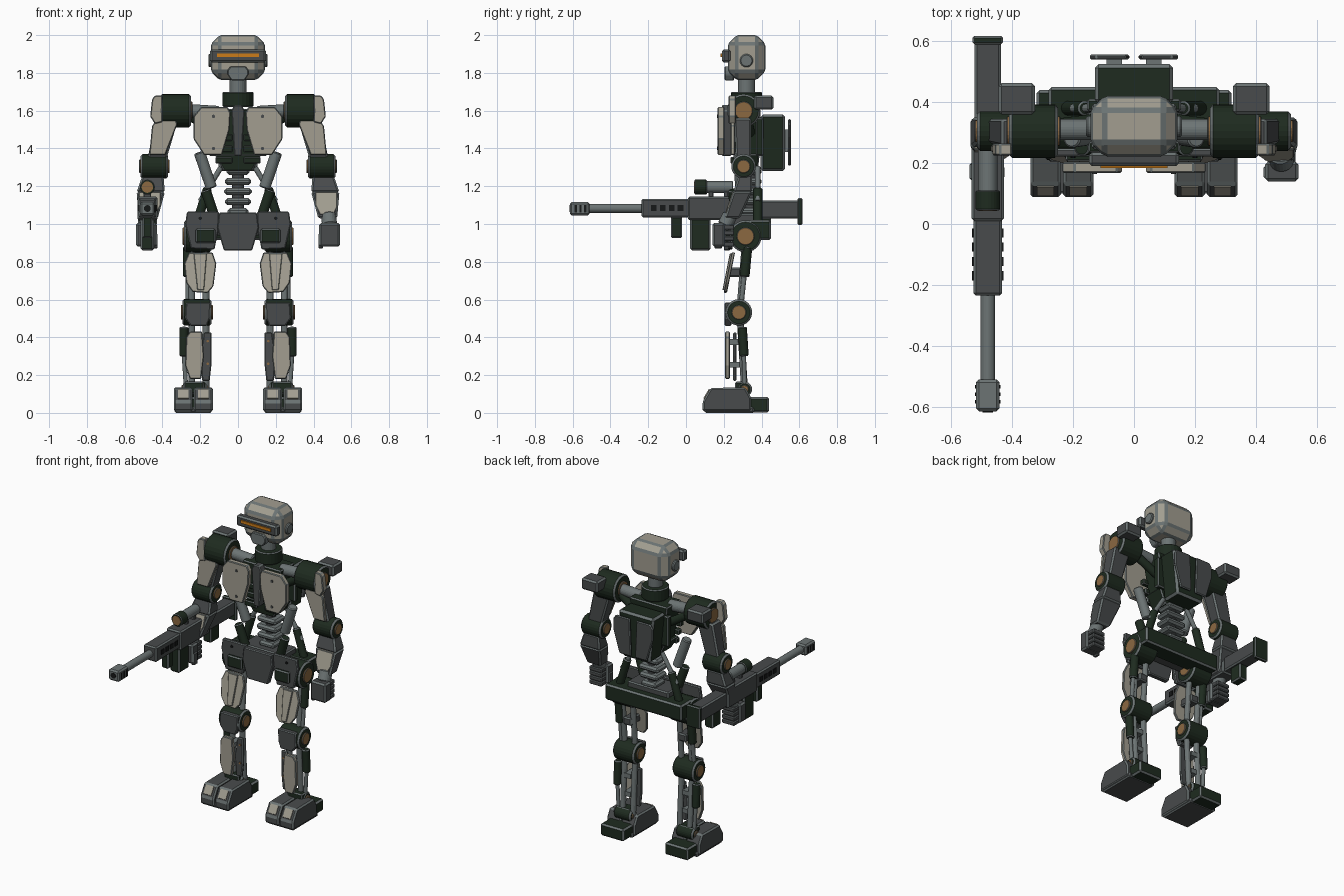
import bpy, bmesh, math
from mathutils import Vector, Matrix

def material(name, c):
    m = bpy.data.materials.new(name)
    m.diffuse_color = (*c, 1)
    return m

TAN = material("tan armour", (0.36, 0.34, 0.28))
GREEN = material("dark green", (0.013, 0.024, 0.014))
DARK = material("dark grey", (0.065, 0.07, 0.072))
GREY = material("steel grey", (0.15, 0.175, 0.175))
COPPER = material("copper", (0.26, 0.14, 0.053))
GLOW = material("orange glow", (0.6, 0.2, 0.01))
BLACK = material("black", (0.008, 0.009, 0.009))

def finish(name, bm, mat, b, sym):
    """Turn a bmesh into one object, or a mirrored pair, with grey worn edges."""
    for s in ((1, -1) if sym else (1,)):
        c = bm.copy()
        if s < 0:
            bmesh.ops.scale(c, vec=(-1, 1, 1), verts=c.verts)
        bmesh.ops.recalc_face_normals(c, faces=c.faces)
        me = bpy.data.meshes.new(name)
        c.to_mesh(me)
        c.free()
        me.materials.append(mat)
        me.materials.append(GREY)
        o = bpy.data.objects.new(name + (("_left" if s > 0 else "_right") if sym else ""), me)
        bpy.context.collection.objects.link(o)
        if b:
            m = o.modifiers.new("edge", 'BEVEL')
            m.width, m.segments, m.limit_method, m.angle_limit, m.material = b, 1, 'ANGLE', math.radians(30), 1
    bm.free()

def loft(name, p0, w0, p1, w1, mat, b=0.007, sym=False, ch=0):
    """Block between two level rectangles, optionally chamfered."""
    bm = bmesh.new()
    rings = [[bm.verts.new((p[0] + i * w[0] / 2, p[1] + j * w[1] / 2, p[2]))
              for i, j in ((-1, -1), (1, -1), (1, 1), (-1, 1))] for p, w in ((p0, w0), (p1, w1))]
    for r in rings:
        bm.faces.new(r)
    for k in range(4):
        n = (k + 1) % 4
        bm.faces.new((rings[0][k], rings[0][n], rings[1][n], rings[1][k]))
    bmesh.ops.recalc_face_normals(bm, faces=bm.faces)
    if ch:
        bmesh.ops.bevel(bm, geom=bm.edges[:], offset=ch, segments=1, affect='EDGES')
    finish(name, bm, mat, b, sym)

def box(name, x, y, z, mat, b=0.007, sym=False, ch=0):
    """Block from (min, max) ranges."""
    w = (x[1] - x[0], y[1] - y[0])
    cx, cy = sum(x) / 2, sum(y) / 2
    loft(name, (cx, cy, z[0]), w, (cx, cy, z[1]), w, mat, b, sym, ch)

def prism(name, pts, axis, a, t, mat, b=0.005, sym=False, slope=0):
    """Outline extruded along x (points y,z) or y (points x,z); slope leans it in y."""
    bm = bmesh.new()
    rings = []
    for d in (a, a + t):
        rings.append([bm.verts.new((d, p[0], p[1]) if axis == 'x' else
                      (p[0], d + slope * (p[1] - pts[0][1]), p[1])) for p in pts])
        bm.faces.new(rings[-1])
    for k in range(len(pts)):
        n = (k + 1) % len(pts)
        bm.faces.new((rings[0][k], rings[0][n], rings[1][n], rings[1][k]))
    finish(name, bm, mat, b, sym)

def cyl(name, p0, p1, r, mat, b=0.006, sym=False, r2=None, n=24):
    p0, p1 = Vector(p0), Vector(p1)
    d = p1 - p0
    bm = bmesh.new()
    bmesh.ops.create_cone(bm, cap_ends=True, segments=n, radius1=r, radius2=r2 or r, depth=d.length,
                          matrix=Matrix.Translation((p0 + p1) / 2) @ d.to_track_quat('Z', 'Y').to_matrix().to_4x4())
    finish(name, bm, mat, b, sym)

def joint(name, x0, x1, y, z, r, mat=GREEN):
    """Sideways drum with copper hubs at both ends."""
    cyl(name, (x0, y, z), (x1, y, z), r, mat, 0.01, True)
    cyl(name + "_hub", (x0 - 0.008, y, z), (x1 + 0.008, y, z), r * 0.55, COPPER, 0.003, True)

# Head
box("head", (-.143, .143), (.222, .42), (1.762, 2.0), TAN, 0.011, ch=0.045)
box("visor", (-.148, .148), (.19, .235), (1.855, 1.925), DARK, 0.01)
box("visor_light", (-.11, .11), (.183, .195), (1.884, 1.903), GLOW, 0)
prism("chin", [(-.035, 1.76), (.035, 1.76), (.055, 1.79), (.055, 1.815), (.04, 1.835),
               (-.04, 1.835), (-.055, 1.815), (-.055, 1.79)], 'y', .205, .05, GREY)
cyl("ear", (.12, .32, 1.865), (.157, .32, 1.865), .035, GREY, sym=True)
cyl("neck", (0, .32, 1.66), (0, .32, 1.78), .045, GREY)
cyl("collar", (0, .32, 1.62), (0, .32, 1.70), .083, GREEN)

# Torso
loft("chest_core", (0, .32, 1.36), (.2, .13), (0, .32, 1.61), (.28, .15), GREEN)
prism("sternum", [(-.02, 1.36), (.02, 1.36), (.035, 1.6), (.02, 1.63), (-.02, 1.63), (-.035, 1.6)],
      'y', .19, .05, DARK)
prism("chest_plate", [(.085, 1.365), (.18, 1.365), (.235, 1.45), (.235, 1.57), (.195, 1.62),
                      (.055, 1.62), (.04, 1.59), (.045, 1.5)], 'y', .168, .035, TAN, sym=True)
for z in (1.40, 1.57):
    cyl("chest_bolt", (.13, .164, z), (.13, .175, z), .009, DARK, 0, True, n=10)
for k in range(3):
    box("rib", (.03, .15 - k * .015), (.235, .27), (1.44 - k * .06, 1.475 - k * .06), GREEN, 0.005, True)
loft("waist_block", (0, .32, 1.28), (.15, .12), (0, .32, 1.37), (.25, .14), GREEN)
cyl("spine_core", (0, .345, 1.0), (0, .345, 1.4), .032, DARK, 0)
for k, w in enumerate((.055, .068, .073, .07, .06)):
    box("vertebra", (-w, w), (.29, .4), (1.048 + k * .053, 1.084 + k * .053), GREY, 0.012)
cyl("waist_rod", (.205, .28, 1.38), (.14, .29, 1.19), .03, GREY, sym=True)
cyl("waist_piston", (.172, .25, 1.18), (.125, .26, 1.04), .027, GREEN, sym=True)
cyl("back_rod", (.09, .38, 1.3), (.2, .38, 1.12), .014, GREY, 0, True, n=12)
cyl("back_piston", (.16, .38, 1.19), (.22, .38, 1.0), .024, GREEN, sym=True)
cyl("clavicle", (.1, .31, 1.59), (.26, .31, 1.6), .035, GREY, sym=True)
cyl("clavicle_lower", (.1, .34, 1.48), (.25, .32, 1.57), .026, GREEN, sym=True)

# Backpack
loft("backpack", (0, .46, 1.28), (.2, .13), (0, .46, 1.58), (.26, .13), GREEN, 0.013)
box("backpack_frame", (-.155, .155), (.37, .41), (1.36, 1.56), GREEN)
prism("backpack_panel", [(.015, 1.31), (.1, 1.31), (.145, 1.46), (.145, 1.53), (.125, 1.555), (.025, 1.555)],
      'y', .54, .016, DARK, sym=True)
box("panel_mount", (.04, .09), (.51, .545), (1.38, 1.5), GREY, 0, True)

# Pelvis
box("pelvis", (-.28, .28), (.33, .45), (.915, 1.02), GREEN, 0.01)
box("pelvis_core", (-.15, .15), (.25, .4), (.94, 1.055), DARK)
prism("pelvis_shield", [(-.075, .86), (.075, .86), (.11, .98), (.1, 1.06), (-.1, 1.06), (-.11, .98)],
      'y', .2, .035, DARK)
prism("hip_flap", [(.125, .865), (.25, .87), (.28, 1.0), (.27, 1.065), (.1, 1.065), (.1, .98)],
      'y', .222, .025, DARK, sym=True)
box("hip_block", (.12, .225), (.205, .235), (.9, .975), GREEN, sym=True)
cyl("flap_bolt", (.2, .216, 1.03), (.2, .23, 1.03), .009, BLACK, 0, True, n=10)
joint("hip", .14, .285, .315, .935, .085)

# Legs
prism("thigh_plate", [(.24, .64), (.16, .635), (.13, .67), (.115, .79), (.135, .85), (.26, .85),
                      (.285, .79), (.275, .69)], 'y', .2, .018, TAN, sym=True, slope=.2)
prism("thigh_ridge", [(.215, .65), (.18, .65), (.165, .845), (.235, .845)], 'y', .193, .012, TAN, 0.003,
      True, .2)
box("thigh_bracket", (.17, .23), (.225, .33), (.72, .77), DARK, sym=True)
for x in (.17, .245):
    cyl("thigh_rod", (x, .315, .92), (x, .285, .54), .018, GREY, 0, True, n=12)
    cyl("shin_rod", (x, .285, .53), (x, .31, .12), .018, GREY, 0, True, n=12)
cyl("thigh_piston", (.265, .325, .88), (.265, .31, .72), .026, GREEN, sym=True)
cyl("thigh_piston_rod", (.265, .31, .74), (.265, .29, .55), .013, GREY, 0, True, n=12)
joint("knee", .14, .295, .28, .532, .07)
prism("knee_pad", [(.165, .46), (.25, .46), (.28, .5), (.275, .585), (.145, .585), (.15, .5)],
      'y', .205, .035, DARK, sym=True)
prism("shin_plate", [(.195, .18), (.255, .18), (.28, .25), (.275, .4), (.255, .43), (.19, .43), (.18, .3)],
      'y', .207, .025, TAN, sym=True)
prism("inner_shin_plate", [(.15, .17), (.19, .17), (.2, .3), (.18, .425), (.14, .425), (.14, .26)],
      'y', .25, .018, DARK, sym=True)
for z in (.26, .38):
    cyl("shin_bolt", (.16, .245, z), (.16, .255, z), .007, COPPER, 0, True, n=8)
    box("shin_bracket", (.19, .235), (.225, .31), (z - .02, z + .01), GREY, 0, True)
cyl("calf_piston", (.287, .298, .455), (.287, .308, .3), .024, GREEN, sym=True)
cyl("calf_rod", (.287, .306, .32), (.275, .31, .13), .012, GREY, 0, True, n=12)
joint("ankle", .165, .29, .31, .125, .04)
box("ankle_block", (.18, .285), (.26, .33), (.1, .165), GREEN, sym=True)

# Feet
for x in (.133, .24):
    prism("toe", [(.088, .008), (.088, .06), (.13, .132), (.315, .135), (.345, .08), (.345, .008)],
          'x', x, .1, DARK, 0.009, True)
    prism("toe_cap", [(.092, .078), (.121, .127), (.13, .12), (.1, .07)], 'x', x + .022, .056, TAN, 0, True)
box("sole", (.14, .335), (.1, .36), (0, .03), DARK, sym=True)
box("heel", (.15, .32), (.31, .44), (.003, .083), GREEN, 0.01, True)

# Arms
joint("shoulder", .25, .41, .305, 1.6, .088)
prism("shoulder_cap", [(.4, 1.54), (.44, 1.53), (.465, 1.57), (.455, 1.66), (.44, 1.68), (.4, 1.68)],
      'y', .225, .04, TAN, sym=True)
box("shoulder_box", (.325, .445), (.36, .462), (1.605, 1.68), DARK, 0.01, True)
loft("upper_arm", (.43, .305, 1.34), (.1, .08), (.375, .3, 1.56), (.12, .09), DARK, 0.009, True)
prism("upper_arm_plate", [(.385, 1.365), (.47, 1.365), (.455, 1.52), (.43, 1.55), (.33, 1.55), (.32, 1.53)],
      'y', .235, .025, TAN, sym=True)
joint("elbow", .37, .515, .305, 1.305, .065)
loft("forearm", (.475, .245, 1.03), (.1, .08), (.462, .3, 1.17), (.15, .1), DARK, 0.009, True)
loft("forearm_top", (.462, .3, 1.168), (.15, .1), (.45, .315, 1.26), (.11, .07), DARK, 0.009, True)
prism("forearm_inset", [(.435, 1.05), (.505, 1.05), (.525, 1.09), (.525, 1.17), (.41, 1.17), (.41, 1.1)],
      'y', .205, .015, TAN, 0.003, True, .33)
cyl("wrist", (.48, .235, 1.05), (.485, .205, .99), .04, GREY, sym=True)
box("hand", (.43, .54), (.14, .205), (.88, 1.005), DARK, 0.01, True)
for k in range(4):
    box("finger", (.44, .53), (.195, .255), (.88 + k * .03, .906 + k * .03), DARK, 0.004, True)
box("thumb", (.425, .45), (.15, .19), (.87, .95), DARK, 0.005, True)

# Rifle
G = -.48
def gbox(name, w, y, z, mat, b=0.008):
    box(name, (G - w / 2, G + w / 2), y, z, mat, b)
def gcyl(name, y, z, r, mat, b=0.004, r2=None):
    cyl(name, (G, y[0], z), (G, y[1], z), r, mat, b, r2=r2)
gbox("muzzle_brake", .078, (-.615, -.51), (1.045, 1.117), GREY, 0.01)
for y in (-.59, -.565, -.54):
    gbox("muzzle_slot", .084, (y, y + .012), (1.06, 1.1), BLACK, 0)
gcyl("muzzle_bore", (-.618, -.6), 1.082, .018, BLACK, 0)
gcyl("barrel", (-.52, -.2), 1.083, .024, GREY, 0)
gbox("handguard", .094, (-.235, .02), (1.035, 1.133), DARK)
for k in range(4):
    gbox("handguard_vent", .104, (-.185 + k * .047, -.155 + k * .047), (1.07, 1.1), BLACK, 0)
gbox("receiver", .106, (.01, .32), (1.02, 1.145), DARK)
gbox("stock", .086, (.3, .6), (1.03, 1.125), DARK)
gbox("butt_plate", .1, (.59, .617), (.995, 1.137), GREEN, 0.006)
gbox("magazine", .07, (.022, .13), (.86, 1.03), GREEN, 0.01)
gbox("foregrip", .05, (-.08, -.02), (.925, 1.04), GREEN)
gbox("rifle_grip", .05, (.2, .245), (.88, 1.03), DARK)
gbox("stock_brace", .06, (.36, .45), (.93, 1.035), GREEN)
gcyl("scope_tube", (.07, .25), 1.195, .032, GREY)
gcyl("scope_front", (.045, .11), 1.195, .04, GREEN)
gcyl("scope_lens", (.042, .05), 1.195, .03, COPPER, 0)
for y in (.12, .2):
    gbox("scope_mount", .04, (y, y + .025), (1.14, 1.18), DARK, 0.004)
